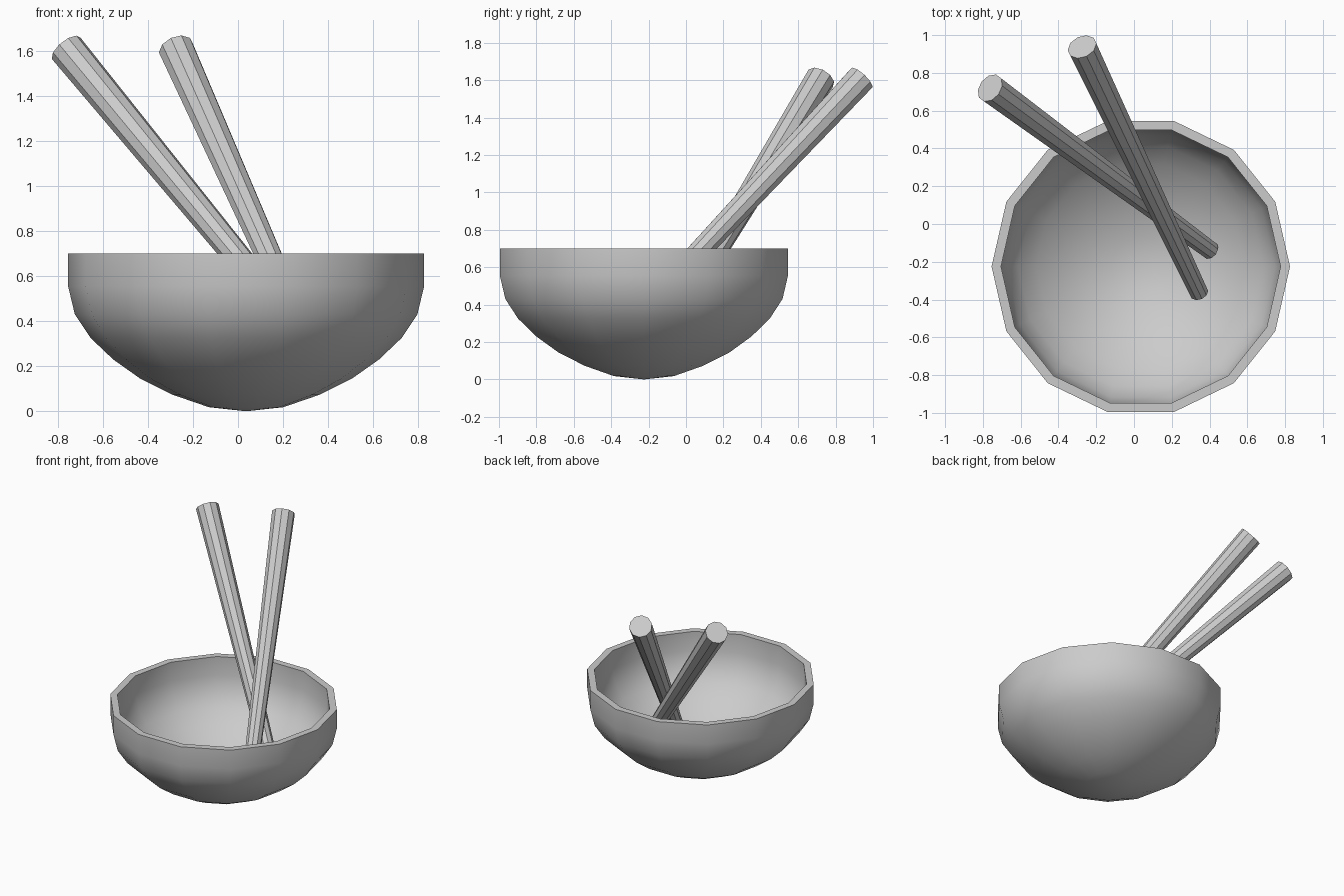
import bpy, bmesh, math
from mathutils import Vector

if "Cube" in bpy.data.objects:
    bpy.data.objects.remove(bpy.data.objects["Cube"])

SIDES = 14
CENTRE = Vector((0.036, -0.225, 0))


def finish(name, bm):
    bmesh.ops.recalc_face_normals(bm, faces=bm.faces)
    mesh = bpy.data.meshes.new(name)
    bm.to_mesh(mesh)
    bm.free()
    obj = bpy.data.objects.new(name, mesh)
    bpy.context.collection.objects.link(obj)
    return obj


# Bowl: closed wall profile (radius, height) turned around a vertical axis
outer = [(0, 0), (0.165, 0.018), (0.325, 0.073), (0.47, 0.145), (0.59, 0.23),
         (0.69, 0.325), (0.76, 0.43), (0.79, 0.555), (0.79, 0.70)]
inner = [(0.74, 0.70), (0.74, 0.56), (0.71, 0.45), (0.65, 0.355), (0.555, 0.27),
         (0.445, 0.19), (0.31, 0.122), (0.155, 0.069), (0, 0.052)]
bm = bmesh.new()
verts = [bm.verts.new(CENTRE + Vector((r, 0, z))) for r, z in outer + inner]
edges = [bm.edges.new(pair) for pair in zip(verts, verts[1:])]
bmesh.ops.spin(bm, geom=verts + edges, cent=CENTRE, axis=(0, 0, 1),
               angle=math.tau, steps=SIDES, use_merge=False)
bmesh.ops.remove_doubles(bm, verts=bm.verts, dist=0.001)
bowl = finish("bowl", bm)
bpy.context.view_layer.objects.active = bowl
bowl.select_set(True)
bpy.ops.object.shade_smooth_by_angle(angle=math.radians(40))


# Chopsticks: tapered rods leaning in the bowl
def stick(name, low, high, r_low=0.05, r_high=0.08):
    low, high = Vector(low), Vector(high)
    axis = high - low
    bm = bmesh.new()
    bmesh.ops.create_cone(bm, cap_ends=True, segments=10, radius1=r_low,
                          radius2=r_high, depth=axis.length)
    obj = finish(name, bm)
    obj.location = (low + high) / 2
    obj.rotation_mode = 'QUATERNION'
    obj.rotation_quaternion = axis.to_track_quat('Z', 'Y')


stick("left_chopstick", (0.405, -0.14, 0.19), (-0.762, 0.72, 1.61))
stick("right_chopstick", (0.345, -0.365, 0.22), (-0.275, 0.938, 1.61))
